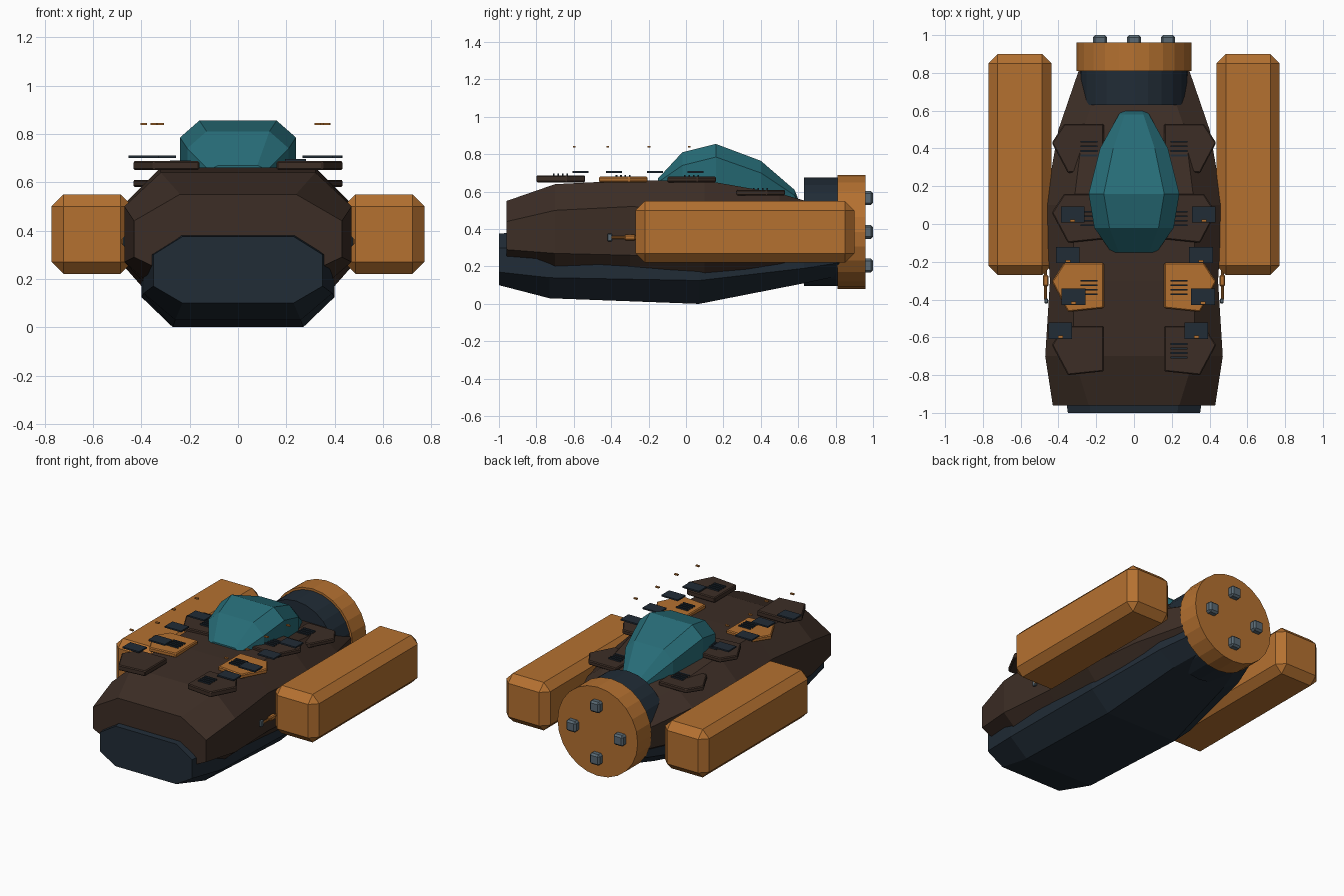
import bpy, bmesh, math
from mathutils import Matrix

old = bpy.data.objects.get("Cube")
if old:
    bpy.data.objects.remove(old)


def material(name, rgb):
    m = bpy.data.materials.new(name)
    m.use_nodes = True
    m.diffuse_color = (*rgb, 1)
    m.node_tree.nodes["Principled BSDF"].inputs["Base Color"].default_value = (*rgb, 1)
    return m


BROWN = material("dark brown", (0.046, 0.027, 0.019))
ORANGE = material("burnt orange", (0.46, 0.165, 0.03))
TEAL = material("teal glass", (0.02, 0.15, 0.185))
NAVY = material("dark navy", (0.015, 0.025, 0.037))
GREY = material("steel grey", (0.1, 0.14, 0.17))


def finish(name, bm, mat):
    bmesh.ops.recalc_face_normals(bm, faces=bm.faces)
    me = bpy.data.meshes.new(name)
    bm.to_mesh(me)
    bm.free()
    me.materials.append(mat)
    ob = bpy.data.objects.new(name, me)
    bpy.context.collection.objects.link(ob)
    return ob


def bevel(ob, width):
    mod = ob.modifiers.new("Bevel", "BEVEL")
    mod.width = width
    mod.segments = 1
    mod.limit_method = 'ANGLE'


def loft(name, stations, mat):
    """Octagonal sections: y, half width, flat half width, bottom, low side, high side, top."""
    bm = bmesh.new()
    rings = []
    for y, w, f, zb, zl, zh, zt in stations:
        half = [(f, zb), (w, zl), (w, zh), (f, zt)]
        pts = half + [(-x, z) for x, z in reversed(half)]
        rings.append([bm.verts.new((x, y, z)) for x, z in pts])
    for a, b in zip(rings, rings[1:]):
        for i in range(8):
            j = (i + 1) % 8
            bm.faces.new((a[i], a[j], b[j], b[i]))
    bm.faces.new(rings[0])
    bm.faces.new(rings[-1])
    return finish(name, bm, mat)


def box(name, centre, size, mat, width=0):
    bm = bmesh.new()
    bmesh.ops.create_cube(bm, size=1)
    bmesh.ops.scale(bm, vec=size, verts=bm.verts)
    bmesh.ops.translate(bm, vec=centre, verts=bm.verts)
    ob = finish(name, bm, mat)
    if width:
        bevel(ob, width)
    return ob


def drum(name, x, z, y0, y1, r, mat, sides, width=0):
    bm = bmesh.new()
    place = Matrix.Translation((x, (y0 + y1) / 2, z)) @ Matrix.Rotation(math.pi / 2, 4, 'X')
    bmesh.ops.create_cone(bm, cap_ends=True, segments=sides, radius1=r, radius2=r,
                          depth=y1 - y0, matrix=place)
    ob = finish(name, bm, mat)
    if width:
        bevel(ob, width)
    return ob


def armour(name, side, y, z0, z1, mat):
    outline = [(0.16, 0.13), (0.37, 0.13), (0.435, 0.03), (0.35, -0.13), (0.16, -0.11)]
    bm = bmesh.new()
    face = bm.faces.new([bm.verts.new((side * px, y + py, z0)) for px, py in outline])
    out = bmesh.ops.extrude_face_region(bm, geom=[face])
    top = [v for v in out["geom"] if isinstance(v, bmesh.types.BMVert)]
    bmesh.ops.translate(bm, vec=(0, 0, z1 - z0), verts=top)
    bevel(finish(name, bm, mat), 0.006)


# Upper hull, belly and canopy
loft("upper_hull", [
    (-0.96, 0.43, 0.24, 0.20, 0.29, 0.44, 0.55),
    (-0.70, 0.47, 0.32, 0.14, 0.27, 0.50, 0.64),
    (-0.30, 0.445, 0.32, 0.11, 0.26, 0.52, 0.66),
    (0.10, 0.47, 0.32, 0.08, 0.25, 0.51, 0.66),
    (0.50, 0.40, 0.27, 0.15, 0.27, 0.48, 0.59),
    (0.82, 0.29, 0.16, 0.21, 0.29, 0.43, 0.50)], BROWN)
loft("belly", [
    (-1.0, 0.35, 0.23, 0.10, 0.17, 0.30, 0.375),
    (-0.73, 0.39, 0.26, 0.03, 0.14, 0.30, 0.40),
    (0.07, 0.40, 0.27, 0.0, 0.125, 0.30, 0.40),
    (0.63, 0.32, 0.20, 0.11, 0.19, 0.30, 0.40),
    (0.82, 0.26, 0.15, 0.15, 0.22, 0.30, 0.40)], NAVY)
loft("canopy", [
    (-0.15, 0.12, 0.08, 0.52, 0.54, 0.65, 0.67),
    (-0.02, 0.21, 0.13, 0.52, 0.54, 0.74, 0.81),
    (0.16, 0.24, 0.16, 0.52, 0.54, 0.785, 0.855),
    (0.40, 0.18, 0.11, 0.50, 0.52, 0.70, 0.765),
    (0.58, 0.08, 0.05, 0.48, 0.50, 0.58, 0.61),
    (0.60, 0.065, 0.04, 0.48, 0.50, 0.54, 0.56)], TEAL)

# Engine drum, ring and thrusters
drum("engine_drum", 0, 0.385, 0.63, 0.82, 0.29, NAVY, 24)
drum("engine_ring", 0, 0.385, 0.81, 0.96, 0.305, ORANGE, 24)
for i in range(4):
    a = i * math.pi / 2
    box(f"thruster_{i}", (0.18 * math.cos(a), 0.97, 0.385 + 0.18 * math.sin(a)),
        (0.075, 0.06, 0.075), GREY, 0.012)

# Rows along the deck: y, plate bottom, plate top, plate colour
rows = [(-0.67, 0.65, 0.687, BROWN), (-0.335, 0.65, 0.68, ORANGE),
        (0.03, 0.65, 0.68, BROWN), (0.40, 0.58, 0.61, BROWN)]
# Hovering panels: y, right x, left x
panels = [(0.05, -0.325, 0.37), (-0.165, -0.35, 0.355),
          (-0.385, -0.32, 0.365), (-0.565, -0.39, 0.33)]

for side, tag in ((1, "left"), (-1, "right")):
    # Side pod
    box(f"{tag}_pod", (side * 0.604, 0.315, 0.385), (0.335, 1.17, 0.33), ORANGE, 0.05)
    # Side gun
    drum(f"{tag}_gun_barrel", side * 0.468, 0.355, -0.40, -0.24, 0.008, ORANGE, 8)
    box(f"{tag}_gun_body", (side * 0.468, -0.30, 0.355), (0.03, 0.06, 0.03), ORANGE, 0.006)
    box(f"{tag}_gun_muzzle", (side * 0.465, -0.408, 0.355), (0.02, 0.025, 0.042), GREY, 0.004)
    # Armour plates with vent slats
    for n, (y, z0, z1, mat) in enumerate(rows):
        armour(f"{tag}_armour_{n}", side, y, z0, z1, mat)
        if n == 0 and side < 0:
            continue
        for k in range(4):
            box(f"{tag}_vent_{n}_{k}", (side * 0.238, y - 0.037 + k * 0.024, z1 + 0.003),
                (0.088, 0.009, 0.012), NAVY)
    # Hovering panels and their marker lights
    for n, (y, xr, xl) in enumerate(panels):
        x = xl if side > 0 else xr
        box(f"{tag}_panel_{n}", (x, y, 0.706), (0.125, 0.085, 0.01), NAVY)
        box(f"{tag}_marker_{n}", (x, y - 0.033, 0.84), (0.026, 0.014, 0.008), ORANGE)
